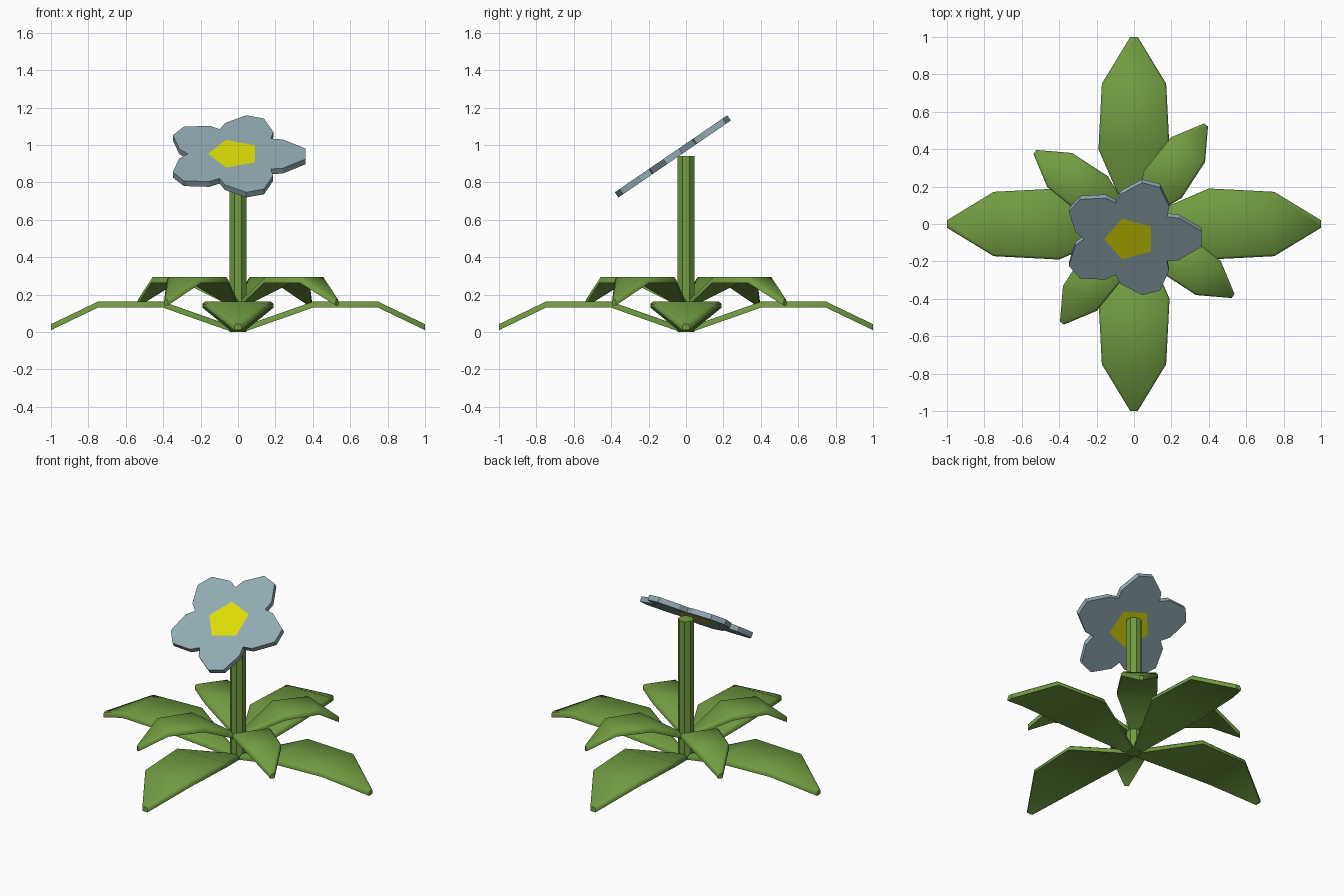
import bpy, bmesh
from math import sin, cos, pi, radians
from mathutils import Matrix, Vector

if "Cube" in bpy.data.objects:
    bpy.data.objects.remove(bpy.data.objects["Cube"])


def material(name, rgb):
    m = bpy.data.materials.new(name)
    m.diffuse_color = (*rgb, 1)
    m.use_nodes = True
    m.node_tree.nodes["Principled BSDF"].inputs["Base Color"].default_value = m.diffuse_color
    return m


GREEN = material("leaf_green", (0.165, 0.33, 0.053))
PETAL = material("petal_grey_blue", (0.29, 0.41, 0.45))
YELLOW = material("centre_yellow", (0.73, 0.73, 0.002))


def finish(bm, name, mats, smooth=None):
    bmesh.ops.recalc_face_normals(bm, faces=bm.faces)
    me = bpy.data.meshes.new(name)
    bm.to_mesh(me)
    bm.free()
    for m in mats:
        me.materials.append(m)
    if smooth:
        me.shade_smooth()
        me.set_sharp_from_angle(angle=radians(smooth))
    ob = bpy.data.objects.new(name, me)
    bpy.context.collection.objects.link(ob)
    return ob


# Leaf stations: distance out, half width, top height
LEAF = [(0.03, 0.03, 0.032), (0.40, 0.19, 0.162), (0.75, 0.172, 0.162), (1.0, 0.02, 0.042)]


def leaf(name, angle, scale, lift):
    bm = bmesh.new()
    rings = []
    for r, w, z in LEAF:
        r, w, z = r * scale, w * scale, z + lift
        i = min(0.013, w * 0.4)
        half = [(w, z - 0.032), (w, z - 0.012), (w - i, z)]
        section = half + [(-a, b) for a, b in reversed(half)]
        rings.append([bm.verts.new((r, a, b)) for a, b in section])
    for p, q in zip(rings, rings[1:]):
        for k in range(6):
            bm.faces.new((p[k], p[(k + 1) % 6], q[(k + 1) % 6], q[k]))
    bm.faces.new(rings[0])
    bm.faces.new(rings[-1])
    bmesh.ops.rotate(bm, verts=bm.verts, matrix=Matrix.Rotation(angle, 3, 'Z'))
    finish(bm, name, [GREEN], 44)


# Four large low leaves and four small raised ones
for n in range(4):
    leaf(f"large_leaf_{n + 1}", n * pi / 2, 1.0, 0.0)
    leaf(f"small_leaf_{n + 1}", n * pi / 2 + radians(54), 0.655, 0.132)

# Stem
bm = bmesh.new()
bmesh.ops.create_cone(bm, cap_ends=True, segments=8, radius1=0.049, radius2=0.049, depth=0.94,
                      matrix=Matrix.Translation((0, 0, 0.47)) @ Matrix.Rotation(pi / 8, 4, 'Z'))
finish(bm, "stem", [GREEN])

# Tilted blossom: pentagon centre with five petals around it
bm = bmesh.new()


def polar(r, a):
    return Vector((r * cos(a), r * sin(a), 0))


s = pi / 5
for n in range(5):
    turn = Matrix.Rotation(n * 2 * s, 3, 'Z')
    end = 0.383 if n == 0 else 0.367
    tip = [(0.262, -0.137), (end, -0.05), (end, 0.05), (0.262, 0.135)]
    outline = ([polar(0.138, -s), polar(0.245, -s)] + [Vector((a, b, 0)) for a, b in tip]
               + [polar(0.245, s), polar(0.138, s)])
    bm.faces.new([bm.verts.new(turn @ p) for p in outline])
centre = bm.faces.new([bm.verts.new(polar(0.138, s + n * 2 * s)) for n in range(5)])
centre.material_index = 1
bmesh.ops.remove_doubles(bm, verts=bm.verts, dist=0.0005)
# Give the flat blossom its thickness
out = bmesh.ops.extrude_face_region(bm, geom=bm.faces[:], use_keep_orig=True)
bmesh.ops.translate(bm, vec=(0, 0, -0.034),
                    verts=[g for g in out["geom"] if isinstance(g, bmesh.types.BMVert)])
bm.transform(Matrix.Translation((-0.022, -0.08, 0.953)) @ Matrix.Rotation(radians(34.4), 4, 'X'))
finish(bm, "blossom", [PETAL, YELLOW])
